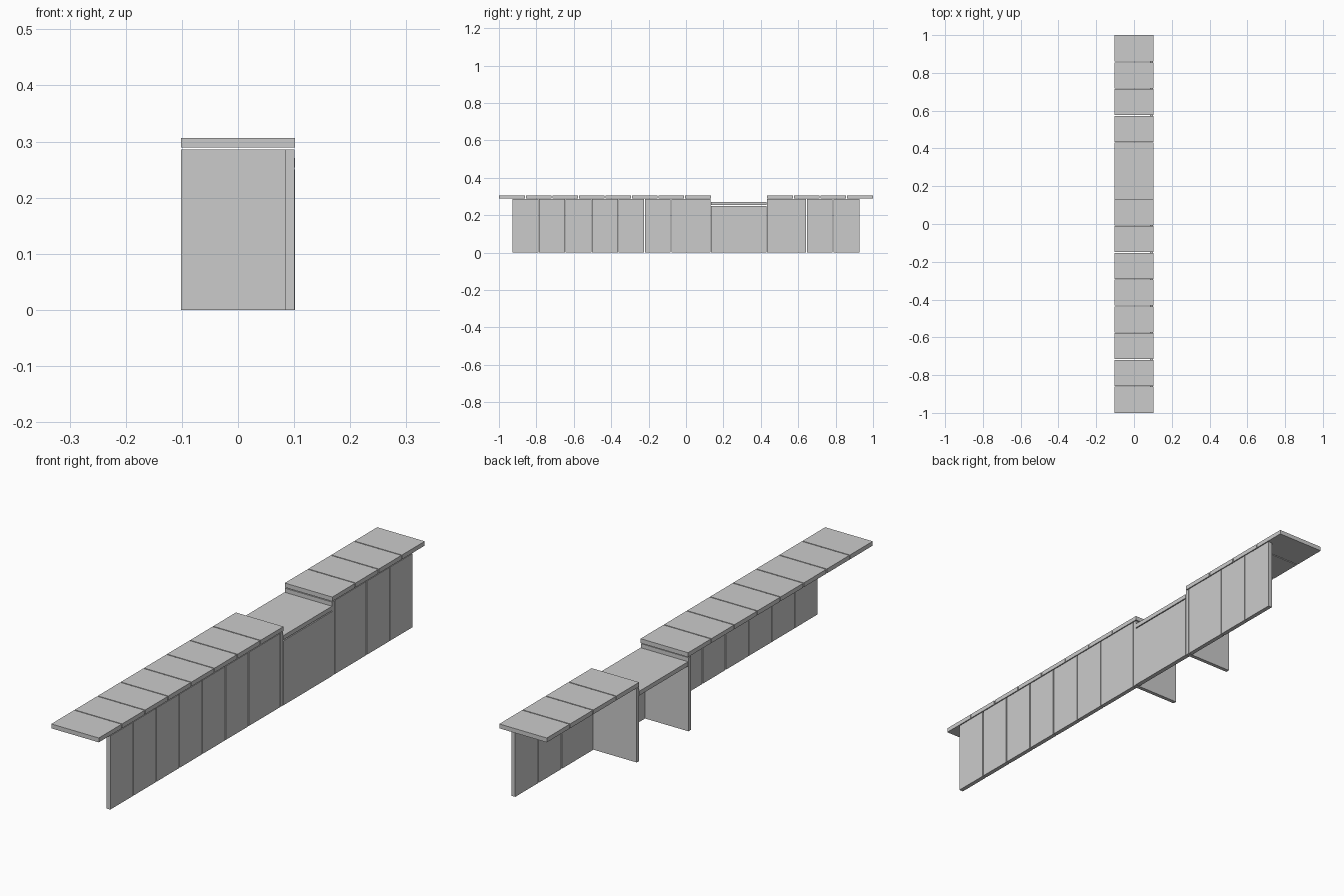
import bpy

if "Cube" in bpy.data.objects:
    bpy.data.objects.remove(bpy.data.objects["Cube"])

HX = 0.102      # half depth of the counter
BACK = 0.084    # inner face of the upright panels
FRONT = 0.101   # outer face of the upright panels
GAP = 0.004     # open seam between neighbouring pieces


def box(name, x0, x1, y0, y1, z0, z1):
    bpy.ops.mesh.primitive_cube_add(size=1, location=((x0 + x1) / 2, (y0 + y1) / 2, (z0 + z1) / 2))
    ob = bpy.context.object
    ob.name = name
    ob.scale = (x1 - x0, y1 - y0, z1 - z0)
    bpy.ops.object.transform_apply(location=False, rotation=False, scale=True)
    return ob


def row(name, edges, x0, x1, z0, z1):
    """Boxes between successive y edges, with an open seam at inner edges."""
    last = len(edges) - 2
    for i in range(last + 1):
        a = edges[i] + (GAP / 2 if i else 0)
        b = edges[i + 1] - (GAP / 2 if i < last else 0)
        box(f"{name}_{i + 1}", x0, x1, a, b, z0, z1)


def steps(a, b, n):
    return [a + (b - a) * i / n for i in range(n + 1)]


# High counter tops, divided into equal tiles
row("long_top_tile", steps(-1.0, 0.133, 8), -HX, HX, 0.289, 0.306)
row("short_top_tile", steps(0.433, 1.0, 4), -HX, HX, 0.289, 0.306)

# Upright front panels, the one beside each divider being wider
row("long_front_panel", steps(-0.928, -0.08, 6) + [0.114], BACK, FRONT, 0, 0.286)
row("short_front_panel", [0.45] + steps(0.644, 0.928, 2), BACK, FRONT, 0, 0.286)

# Full-depth dividers either side of the low section
box("long_side_divider", -HX, FRONT, 0.116, 0.131, 0, 0.286)
box("short_side_divider", -HX, FRONT, 0.433, 0.448, 0, 0.286)

# Low service section
box("low_front_panel", BACK, HX, 0.133, 0.431, 0, 0.25)
box("low_top", -HX, HX, 0.133, 0.431, 0.254, 0.271)
